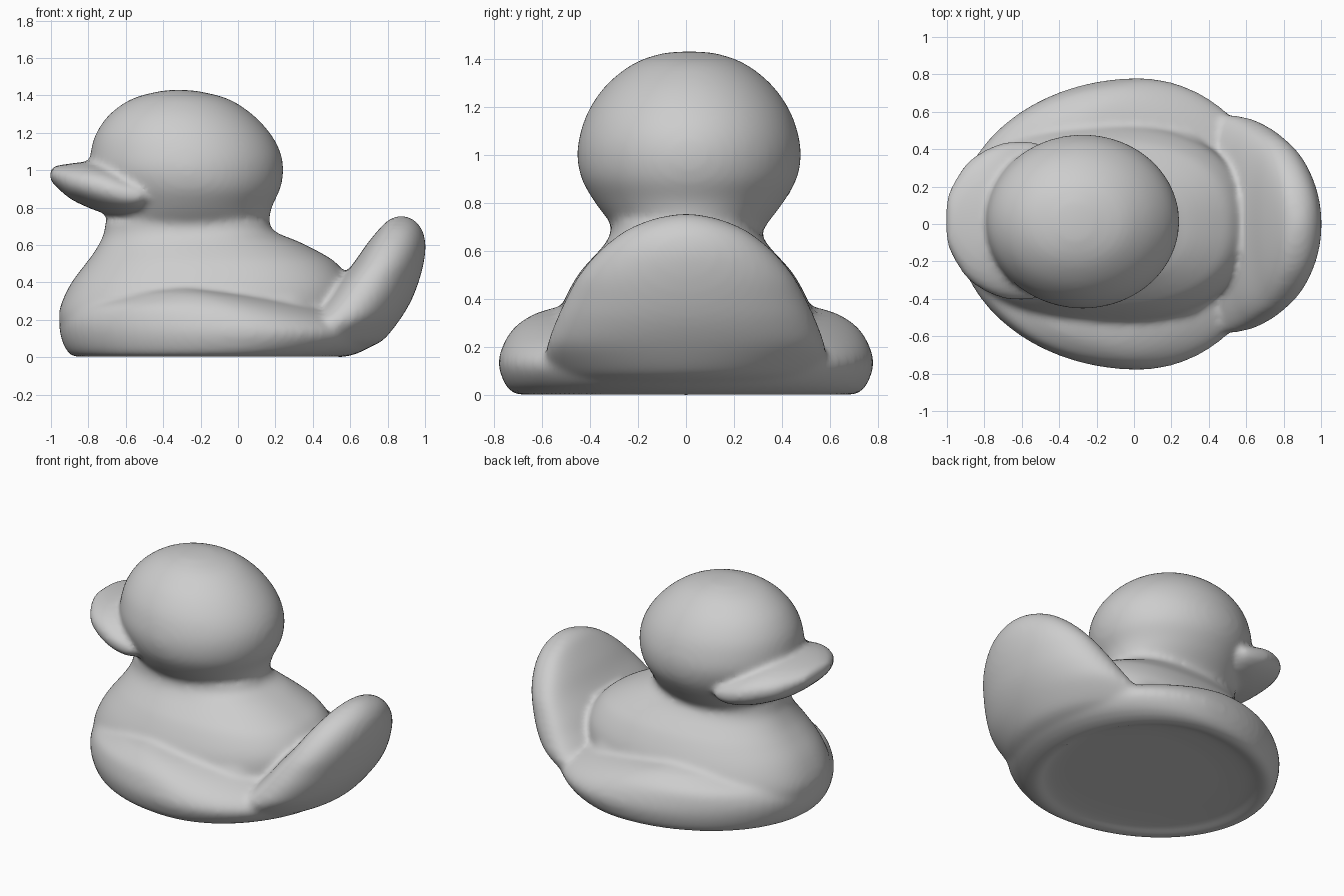
import bpy
import bmesh
import math
from mathutils import Vector

cube = bpy.data.objects.get("Cube")
if cube:
    bpy.data.objects.remove(cube, do_unlink=True)

SIDES = 72
STEPS = 5


def smooth_rows(rows):
    """Catmull-Rom interpolation between the profile rows."""
    pts = [Vector(r) for r in rows]
    out = []
    for i in range(len(pts) - 1):
        a, b, c = pts[max(i - 1, 0)], pts[i], pts[i + 1]
        d = pts[min(i + 2, len(pts) - 1)]
        for k in range(STEPS):
            t = k / STEPS
            out.append(b + (c - a) * (t / 2)
                       + (a * 2 - b * 5 + c * 4 - d) * (t * t / 2)
                       + (b * 3 - a - c * 3 + d) * (t ** 3 / 2))
    return out + [pts[-1]]


def power(value, p):
    return math.copysign(abs(value) ** p, value)


def loft(bm, rows, along="z", mid=0.5, p=1.0, front_p=None, shift=0.0):
    """Closed skin over rows of (position, low, high, half width)."""
    rings = []
    for pos, low, high, width in smooth_rows(rows):
        centre = low + (high - low) * mid
        ring = []
        for i in range(SIDES):
            a = math.tau * i / SIDES
            c = math.cos(a)
            u = centre + (high - centre if c > 0 else centre - low) * power(
                c, front_p if front_p and c < 0 else p)
            v = width * power(math.sin(a), p) + shift
            ring.append(bm.verts.new((u, v, pos) if along == "z" else (pos, v, u)))
        rings.append(ring)
    for r0, r1 in zip(rings, rings[1:]):
        for i in range(SIDES):
            j = (i + 1) % SIDES
            bm.faces.new((r0[i], r0[j], r1[j], r1[i]))
    bm.faces.new(rings[0])
    bm.faces.new(rings[-1])


bm = bmesh.new()

# Wide rounded base with the wing shoulders and a shallow dish underneath
loft(bm, [(.035, -.6, .42, .45), (.025, -.76, .5, .6), (0, -.86, .54, .68),
          (.018, -.9, .63, .73), (.06, -.93, .71, .76), (.13, -.952, .76, .78),
          (.2, -.95, .69, .765), (.27, -.9, .5, .725), (.32, -.77, .28, .665),
          (.35, -.65, .07, .6), (.37, -.48, -.12, .52)], mid=.57)

# Upper body rising into the neck
loft(bm, [(.1, -.88, .5, .5), (.15, -.94, .55, .53), (.22, -.958, .6, .545),
          (.3, -.94, .61, .54), (.4, -.89, .6, .505), (.5, -.815, .53, .45),
          (.56, -.77, .44, .4), (.62, -.735, .32, .345), (.67, -.715, .2, .315),
          (.72, -.71, .165, .31)], p=.85, front_p=.95)

# Straight flanks between the wings
loft(bm, [(.1, -.5, .46, .53), (.2, -.5, .47, .535), (.28, -.46, .46, .52),
          (.36, -.38, .43, .475), (.44, -.3, .38, .42)], p=.55)

# Head
loft(bm, [(.64, -.69, .14, .29), (.7, -.7, .16, .315), (.8, -.71, .18, .39),
          (.9, -.75, .225, .447), (1.0, -.79, .242, .465), (1.1, -.787, .225, .45),
          (1.2, -.757, .17, .41), (1.3, -.685, .075, .335), (1.38, -.57, -.05, .23),
          (1.42, -.43, -.2, .12), (1.43, -.34, -.3, .03)], shift=.013)

# Broad bill wrapping the face
loft(bm, [(-1.005, .95, 1.0, .07), (-.985, .925, 1.02, .16), (-.9, .85, 1.035, .3),
          (-.8, .8, 1.045, .375), (-.7, .765, 1.03, .415), (-.6, .75, .995, .425),
          (-.52, .765, .965, .415), (-.46, .82, .93, .37)],
     along="x", p=.9, shift=.018)

# Upright fan tail, flatter on its inner face
loft(bm, [(.037, -.1, .66, .5), (.06, 0, .72, .56), (.1, .1, .785, .585),
          (.2, .34, .865, .58), (.3, .45, .925, .545), (.4, .53, .965, .5),
          (.5, .615, .992, .445), (.6, .685, 1.003, .36), (.68, .75, .985, .26),
          (.73, .8, .945, .15), (.755, .85, .9, .04)], mid=.37, front_p=.7)

bmesh.ops.recalc_face_normals(bm, faces=bm.faces)
mesh = bpy.data.meshes.new("bath_duck")
bm.to_mesh(mesh)
bm.free()
duck = bpy.data.objects.new("bath_duck", mesh)
bpy.context.collection.objects.link(duck)

# Fuse the parts into one skin and soften the seams
remesh = duck.modifiers.new("fuse", "REMESH")
remesh.mode = "VOXEL"
remesh.voxel_size = .018
remesh.use_smooth_shade = True
soften = duck.modifiers.new("soften", "SMOOTH")
soften.factor = .5
soften.iterations = 10

# Plain grey finish
grey = bpy.data.materials.new("plain_grey")
grey.use_nodes = True
colour = (.61, .61, .61, 1)
grey.diffuse_color = colour
grey.node_tree.nodes["Principled BSDF"].inputs["Base Color"].default_value = colour
mesh.materials.append(grey)
